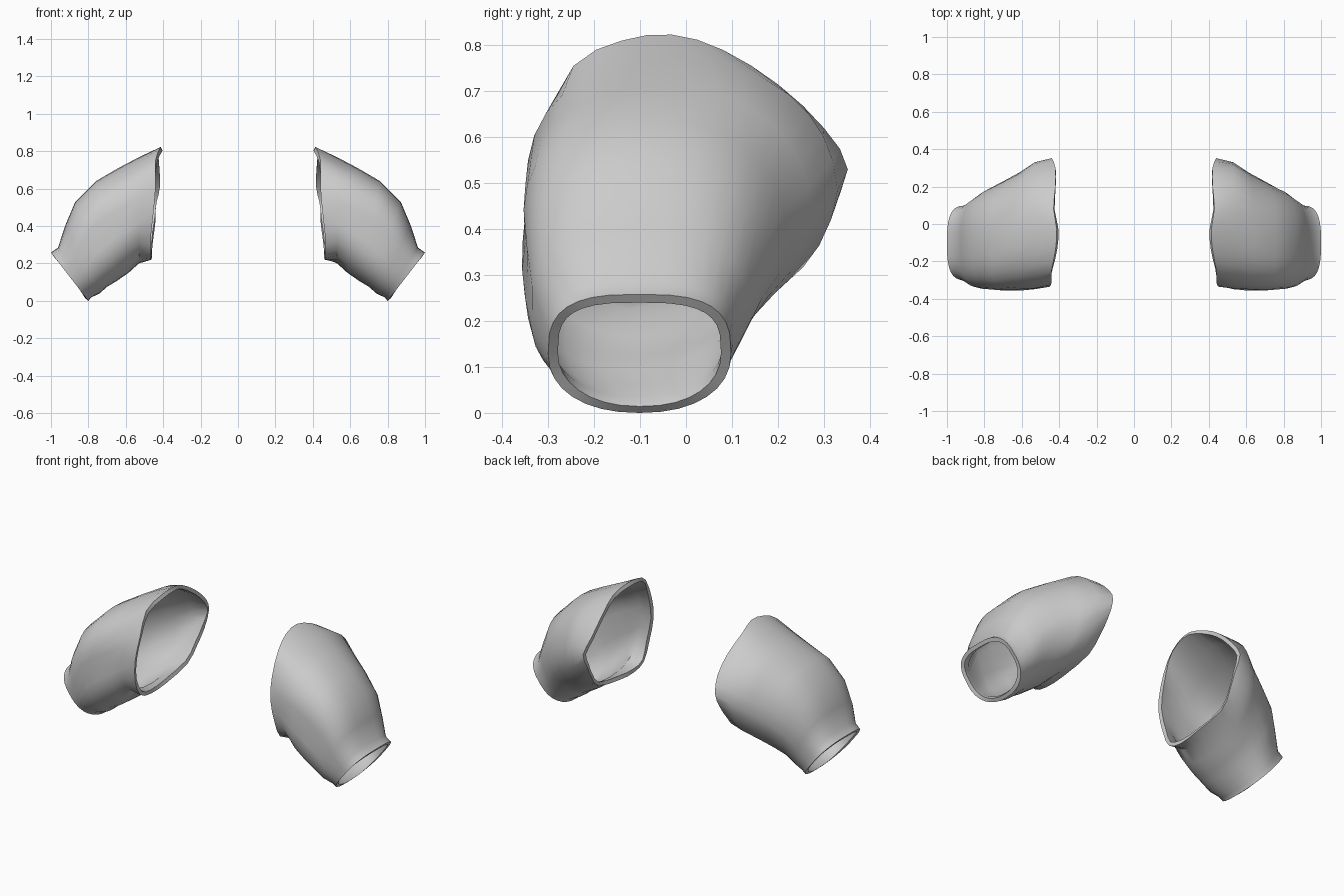
import bpy, math
from mathutils import Vector

if "Cube" in bpy.data.objects:
    bpy.data.objects.remove(bpy.data.objects["Cube"])

N = 32  # points round each sleeve

# Armhole edge (x, y, z): top -> back -> bottom -> front
ARMHOLE = [(.413, -.03, .823), (.43, .08, .79), (.42, .20, .715), (.42, .30, .62),
           (.44, .352, .53), (.44, .31, .44), (.45, .255, .355), (.46, .175, .27),
           (.46, -.03, .23), (.465, -.17, .22), (.465, -.265, .25), (.465, -.315, .35),
           (.45, -.335, .49), (.44, -.305, .62), (.44, -.245, .755), (.42, -.14, .81)]

# Body sections: top x, top z, bottom x, bottom z, front y, back y,
# y shift of the top, y shift of the bottom, roundness of upper half
SECTIONS = [(.53, .768, .53, .200, -.345, .330, -.02, -.04, .9),
            (.64, .710, .585, .150, -.350, .275, -.02, -.05, .88),
            (.76, .640, .65, .105, -.350, .225, -.03, -.05, .82),
            (.87, .530, .70, .075, -.345, .180, -.02, -.04, .78),
            (.925, .400, .74, .040, -.335, .138, -.01, -.02, .74),
            (.962, .285, .785, .018, -.310, .102, .0, .0, .7),
            (1.0, .258, .80, .000, -.300, .098, .0, .0, .68)]


def smooth_loop(pts):
    """Closed Catmull-Rom through pts, one extra point per span."""
    out, n = [], len(pts)
    for i in range(n):
        a, b, c, d = (Vector(pts[(i + k) % n]) for k in (-1, 0, 1, 2))
        out += [b, (9 * (b + c) - a - d) / 16]
    return out


def section(xt, zt, xb, zb, yf, yk, st, sb, power):
    """Rounded oval between a top and a bottom point."""
    ring = []
    for i in range(N):
        t = 2 * math.pi * i / N
        p = power if math.cos(t) > 0 else .9
        c, s = (math.copysign(abs(v) ** p, v) for v in (math.cos(t), math.sin(t)))
        shift = st * c if c > 0 else -sb * c
        ring.append(Vector(((xt + xb) / 2 + c * (xt - xb) / 2,
                            (yf + yk) / 2 + s * (yk - yf) / 2 + shift,
                            (zt + zb) / 2 + c * (zt - zb) / 2)))
    return ring


def build_sleeve(name, side):
    rings = [smooth_loop(ARMHOLE)] + [section(*s) for s in SECTIONS]
    verts = [(p.x * side, p.y, p.z) for r in rings for p in r]
    faces = []
    for r in range(len(rings) - 1):
        for i in range(N):
            j = (i + 1) % N
            f = (r * N + i, (r + 1) * N + i, (r + 1) * N + j, r * N + j)
            faces.append(f if side > 0 else f[::-1])
    mesh = bpy.data.meshes.new(name)
    mesh.from_pydata(verts, [], faces)
    ob = bpy.data.objects.new(name, mesh)
    bpy.context.collection.objects.link(ob)
    # cloth thickness, inwards
    mod = ob.modifiers.new("thickness", 'SOLIDIFY')
    mod.thickness, mod.offset = .022, -1
    bpy.ops.object.select_all(action='DESELECT')
    ob.select_set(True)
    bpy.context.view_layer.objects.active = ob
    bpy.ops.object.modifier_apply(modifier=mod.name)
    bpy.ops.object.shade_smooth_by_angle(angle=math.radians(40))


build_sleeve("sleeve_right", 1)
build_sleeve("sleeve_left", -1)
